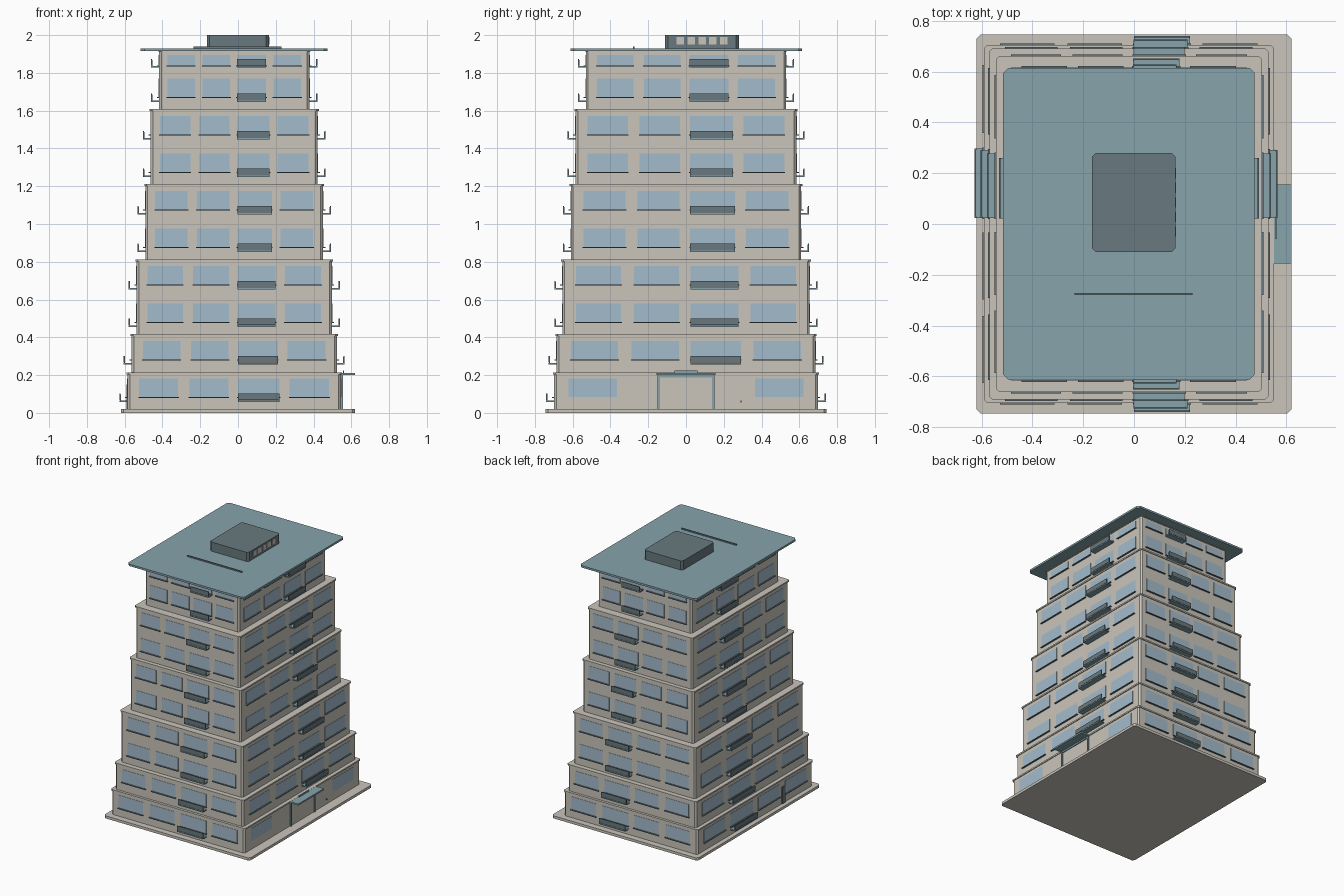
import bpy
import bmesh
from mathutils import Matrix, Vector

cube = bpy.data.objects.get("Cube")
if cube:
    bpy.data.objects.remove(cube, do_unlink=True)


def material(name, color):
    m = bpy.data.materials.new(name)
    m.use_nodes = True
    rgba = (*color, 1)
    m.diffuse_color = rgba
    m.node_tree.nodes["Principled BSDF"].inputs["Base Color"].default_value = rgba
    return m


STONE = material("warm_stone", (0.59, 0.56, 0.50))
GLASS = material("pale_blue_glass", (0.37, 0.50, 0.60))
TEAL = material("teal_metal", (0.24, 0.37, 0.41))
SLATE = material("slate_grey", (0.14, 0.19, 0.21))


def add_box(bm, x, y, z, chamfer=0):
    """Box from (low, high) ranges, optionally with chamfered vertical edges."""
    ranges = (x, y, z)
    centre = Vector([(a + b) / 2 for a, b in ranges])
    size = [abs(b - a) for a, b in ranges]
    mat = Matrix.Translation(centre) @ Matrix.Diagonal((*size, 1))
    verts = bmesh.ops.create_cube(bm, size=1, matrix=mat)["verts"]
    if chamfer:
        edges = {e for v in verts for e in v.link_edges
                 if abs(e.verts[0].co.z - e.verts[1].co.z) > size[2] / 2}
        bmesh.ops.bevel(bm, geom=list(edges), offset=chamfer, segments=1,
                        affect='EDGES')


def finish(name, bm, mat):
    mesh = bpy.data.meshes.new(name)
    bm.to_mesh(mesh)
    bm.free()
    mesh.materials.append(mat)
    ob = bpy.data.objects.new(name, mesh)
    bpy.context.collection.objects.link(ob)
    return ob


def block(name, x, y, z, mat, chamfer=0):
    bm = bmesh.new()
    add_box(bm, x, y, z, chamfer)
    return finish(name, bm, mat)


# Stepped tiers: half width, half depth, bottom, top
CX = -0.02
TIERS = [(0.565, 0.698, 0.02, 0.21), (0.543, 0.685, 0.21, 0.415),
         (0.517, 0.655, 0.415, 0.81), (0.47, 0.61, 0.81, 1.21),
         (0.442, 0.585, 1.21, 1.605), (0.398, 0.53, 1.605, 1.92)]

block("base_slab", (-0.62, 0.62), (-0.745, 0.745), (0, 0.02), STONE, 0.015)
for i, (hx, hy, z0, z1) in enumerate(TIERS, 1):
    block(f"tier_{i}", (CX - hx, CX + hx), (-hy, hy), (z0, z1), STONE, 0.012)
    cap = 0.006
    block(f"tier_cap_{i}", (CX - hx - cap, CX + hx + cap), (-hy - cap, hy + cap),
          (z1 - 0.008, z1 + 0.003), STONE, 0.012)


def wall_box(bm, side, tier, along, out, z):
    """Box on a wall: range along the wall, range outwards from it, height."""
    hx, hy = tier[:2]
    if side in ("front", "back"):
        s = -1 if side == "front" else 1
        add_box(bm, [CX + a for a in along], [s * (hy + o) for o in out], z)
    else:
        s = 1 if side == "left" else -1
        add_box(bm, [CX + s * (hx + o) for o in out], along, z)


# Windows, sills and balconies on every floor of all four sides
BAYS = [(-0.89, -0.525), (-0.42, -0.055), (0.035, 0.425), (0.52, 0.89)]
ENTRY_BAYS = [(-0.89, -0.525), (0.525, 0.89)]
FLOOR_TIER = [0, 1, 2, 2, 3, 3, 4, 4, 5, 5]

for side in ("front", "back", "left", "right"):
    panes, sills, decks, rails = (bmesh.new() for _ in range(4))
    for floor, t in enumerate(FLOOR_TIER):
        tier = TIERS[t]
        half = tier[0] if side in ("front", "back") else tier[1]
        low = 0.085 + 0.1985 * floor
        high = low + 0.097
        if floor == 9:
            low, high = 1.84, 1.895
        entry = side == "left" and floor == 0
        for bay in (ENTRY_BAYS if entry else BAYS):
            along = [u * half for u in bay]
            wall_box(panes, side, tier, along, (-0.01, 0.002), (low, high))
            if not entry:
                wider = (along[0] - 0.004, along[1] + 0.004)
                wall_box(sills, side, tier, wider, (-0.01, 0.012), (low - 0.005, low))
        if not entry:
            along = [u * half for u in BAYS[2]]
            deck = low - (0.012 if floor == 9 else 0.028)
            wall_box(decks, side, tier, along, (-0.01, 0.042), (deck, deck + 0.008))
            wall_box(rails, side, tier, along, (0.036, 0.042), (deck + 0.01, deck + 0.045))
            for end in along:
                inner = end + (0.005 if end == along[0] else -0.005)
                wall_box(rails, side, tier, sorted((end, inner)), (0.034, 0.04),
                         (deck + 0.004, deck + 0.04))
    finish(f"{side}_windows", panes, GLASS)
    finish(f"{side}_sills", sills, SLATE)
    finish(f"{side}_balcony_decks", decks, TEAL)
    finish(f"{side}_balcony_rails", rails, SLATE)

# Entrance on the left side: frame, door panel and canopy
WALL = CX + TIERS[0][0]
frame = bmesh.new()
for s in (-1, 1):
    add_box(frame, (WALL - 0.01, WALL + 0.01), sorted((s * 0.138, s * 0.15)), (0.02, 0.2))
add_box(frame, (WALL - 0.01, WALL + 0.01), (-0.15, 0.15), (0.188, 0.2))
finish("entrance_frame", frame, TEAL)
block("entrance_door", (WALL - 0.01, WALL + 0.003), (-0.138, 0.138), (0.02, 0.188), STONE)
block("entrance_canopy", (WALL - 0.01, 0.62), (-0.155, 0.155), (0.2, 0.212), TEAL)
block("canopy_sign_board", (0.557, 0.562), (-0.06, 0.06), (0.212, 0.224), TEAL)
block("wall_handle", (WALL, WALL + 0.008), (0.288, 0.294), (0.055, 0.065), SLATE)

# Narrow service door on the opposite side
BACK = CX - TIERS[0][0]
block("service_door", (BACK - 0.006, BACK + 0.01), (-0.36, -0.325), (0.02, 0.15), SLATE)

# Flat roof, plant room with vents, and a low bar
block("roof_slab", (-0.515, 0.475), (-0.612, 0.615), (1.915, 1.93), TEAL, 0.02)
block("plant_room", (-0.165, 0.163), (-0.11, 0.28), (1.93, 2.0), SLATE, 0.014)
vents = bmesh.new()
for i in range(5):
    y = -0.05 + i * 0.0575
    add_box(vents, (0.155, 0.166), (y, y + 0.04), (1.95, 1.99))
finish("plant_room_vents", vents, STONE)
block("roof_bar", (-0.235, 0.23), (-0.28, -0.272), (1.93, 1.94), SLATE)
